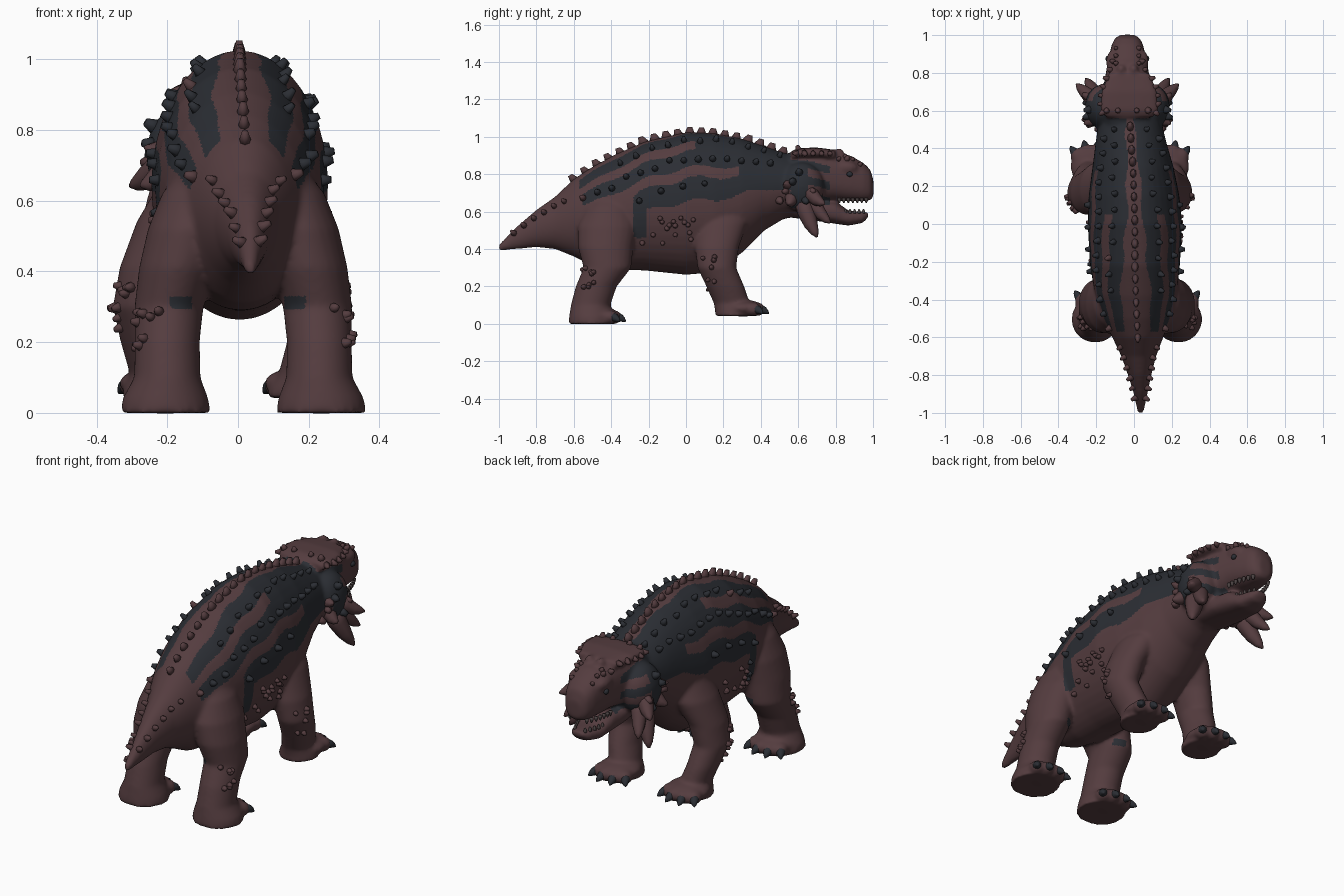
import bpy
import bmesh
import math
import random
from mathutils import Vector, Matrix
from mathutils.bvhtree import BVHTree

random.seed(4)
default_cube = bpy.data.objects.get("Cube")
if default_cube:
    bpy.data.objects.remove(default_cube, do_unlink=True)


def material(name, color):
    mat = bpy.data.materials.new(name)
    mat.use_nodes = True
    mat.diffuse_color = (*color, 1)
    mat.node_tree.nodes["Principled BSDF"].inputs["Base Color"].default_value = (*color, 1)
    return mat


BROWN, SLATE = 0, 1
hide_brown = material("hide_brown", (.09, .046, .05))
hide_slate = material("hide_slate", (.024, .027, .034))
tooth_grey = material("tooth_grey", (.07, .055, .055))


def finish(bm, name, mats):
    mesh = bpy.data.meshes.new(name)
    bmesh.ops.recalc_face_normals(bm, faces=bm.faces)
    bm.to_mesh(mesh)
    bm.free()
    mesh.shade_smooth()
    for mat in mats:
        mesh.materials.append(mat)
    obj = bpy.data.objects.new(name, mesh)
    bpy.context.collection.objects.link(obj)
    return obj


def loft(bm, rings, sides=24, power=2.0):
    """Skin rings of (centre, first half axis, second half axis)."""
    def bulge(v):
        return math.copysign(abs(v) ** (2 / power), v)
    loops = []
    for centre, a, b in rings:
        turns = [math.tau * i / sides for i in range(sides)]
        loops.append([bm.verts.new(centre + a * bulge(math.cos(t)) + b * bulge(math.sin(t)))
                      for t in turns])
    bm.faces.new(loops[0])
    bm.faces.new(loops[-1])
    for low, high in zip(loops, loops[1:]):
        for i in range(sides):
            j = (i + 1) % sides
            bm.faces.new((low[i], low[j], high[j], high[i]))


def ball(bm, centre, radii):
    bmesh.ops.create_uvsphere(bm, u_segments=20, v_segments=12, radius=1,
                              matrix=Matrix.Translation(centre) @ Matrix.Diagonal((*radii, 1)))


def horn(bm, base, tip, radius, sag=0.0):
    base, tip = Vector(base), Vector(tip)
    axis = (tip - base).normalized()
    a = axis.orthogonal().normalized()
    b = axis.cross(a)
    rings = []
    for t, width in ((0, 1), (.3, .95), (.6, .75), (.85, .45), (1, .12)):
        centre = base.lerp(tip, t) + Vector((0, 0, -sag * 4 * t * (1 - t)))
        rings.append((centre, a * radius * width, b * radius * width))
    loft(bm, rings, 10)


def lengthwise(rows):
    """Rows of y, x centre, half width, top, bottom."""
    return [(Vector((cx, y, (top + low) / 2)), Vector((w, 0, 0)), Vector((0, 0, (top - low) / 2)))
            for y, cx, w, top, low in rows]


# Body and tail
TRUNK = [(-1, .035, .016, .425, .39), (-.9, .035, .036, .525, .4), (-.8, .03, .062, .61, .41),
         (-.7, .025, .092, .68, .4), (-.6, .02, .135, .775, .36), (-.5, .015, .18, .84, .31),
         (-.38, .01, .215, .905, .29), (-.22, .005, .238, .975, .285), (0, .005, .25, 1.025, .262),
         (.15, 0, .24, 1.02, .275), (.3, -.005, .215, .99, .38), (.42, -.015, .19, .95, .5),
         (.52, -.02, .17, .915, .56), (.62, -.03, .15, .89, .58), (.72, -.035, .11, .86, .6)]
skin = bmesh.new()
loft(skin, lengthwise(TRUNK), 40)

# Head and open jaw
HX = -.035
SKULL = [(.5, .12, .9, .62), (.6, .145, .925, .64), (.7, .132, .925, .65), (.8, .114, .92, .66),
         (.88, .1, .9, .655), (.95, .083, .86, .655), (.985, .065, .825, .66), (1.002, .035, .77, .68)]
JAW = [(.55, .1, .66, .57), (.7, .107, .66, .55), (.8, .095, .655, .535),
       (.87, .08, .605, .525), (.945, .055, .6, .54), (.975, .03, .595, .57)]
for rows in (SKULL, JAW):
    loft(skin, lengthwise([(y, HX, w, top, low) for y, w, top, low in rows]), 28, 2.6)

# Legs with feet and toes: rows of outward x, y, z, half width, half length
HIND = [(.1, -.4, .72, .05, .07), (.13, -.41, .62, .1, .13), (.155, -.42, .52, .115, .16),
        (.185, -.43, .41, .11, .148), (.21, -.42, .3, .098, .128), (.215, -.48, .2, .092, .11),
        (.215, -.51, .1, .094, .106), (.22, -.505, .04, .122, .12), (.22, -.505, 0, .128, .125)]
FORE = [(.1, .2, .7, .07, .11), (.165, .19, .54, .1, .14), (.225, .165, .41, .088, .118),
        (.25, .165, .3, .082, .104), (.235, .21, .2, .075, .102), (.21, .245, .11, .074, .097),
        (.205, .26, .07, .095, .105), (.205, .26, .042, .1, .105)]
claws = bmesh.new()
for rows, cx in ((HIND, .015), (FORE, -.022)):
    for side in (-1, 1):
        loft(skin, [(Vector((cx + side * x, y, z)), Vector((w, 0, 0)), Vector((0, d, 0)))
                    for x, y, z, w, d in rows])
        out, y, ground = rows[-1][:3]
        foot = Vector((cx + side * out, y, ground))
        ball(skin, foot + Vector((0, .045, .042)), (.11, .115, .045))
        for i in range(4):
            turn = (i - 1.5) * .42
            ahead = Vector((math.sin(turn), math.cos(turn), 0))
            ball(skin, foot + ahead * .122 + Vector((0, 0, .036)), (.038, .046, .037))
            horn(claws, foot + ahead * .13 + Vector((0, 0, .034)),
                 foot + ahead * .187 + Vector((0, 0, .014)), .025, -.008)
finish(claws, "claws", [hide_slate])

# Cheek frills, brows and forehead bumps
for side in (-1, 1):
    ball(skin, (HX + side * .13, .62, .73), (.095, .12, .135))
    ball(skin, (HX + side * .08, .86, .835), (.033, .06, .035))
    ball(skin, (HX + side * .033, .82, .915), (.024, .026, .024))

# Head shield reaching back over the neck
loft(skin, lengthwise([(y, HX + .01, w, top, top - .055) for y, w, top in
                       ((.565, .125, .925), (.6, .155, .94), (.7, .148, .943), (.8, .11, .93))]), 24, 3)

skin_obj = finish(skin, "body", [hide_brown, hide_slate])
blend = skin_obj.modifiers.new("blend", "REMESH")
blend.mode = "VOXEL"
blend.voxel_size = .009
relax = skin_obj.modifiers.new("relax", "SMOOTH")
relax.iterations = 12
graph = bpy.context.evaluated_depsgraph_get()
blended = bpy.data.meshes.new_from_object(skin_obj.evaluated_get(graph))
skin_obj.modifiers.clear()
skin_obj.data = blended
blended.shade_smooth()
blended.materials.clear()
for mat in (hide_brown, hide_slate):
    blended.materials.append(mat)


def section(y):
    """Trunk centre, half width and half height at y."""
    y = max(-.999, min(.719, y))
    for p, q in zip(TRUNK, TRUNK[1:]):
        if p[0] <= y <= q[0]:
            t = (y - p[0]) / (q[0] - p[0])
            cx, w, top, low = (a + (b - a) * t for a, b in zip(p[1:], q[1:]))
            return Vector((cx, y, (top + low) / 2)), w, (top - low) / 2


def drift(y):
    return 30 * max(0, -y)


def hide_colour(p):
    """Slate stripes along the back, merging over the neck and cheeks."""
    x, y, z = p
    if y > .56:
        finger = math.sin(z * 75 + y * 20) > 0
        cheek_end = .77 if finger else .65
        return SLATE if y < cheek_end and .62 < z < .875 else BROWN
    centre, w, h = section(y)
    angle = math.degrees(math.atan2(abs(x - centre.x) / w, (z - centre.z) / h))
    angle += 2 * math.sin(y * 23) - drift(y)
    if angle < 10 - 6 * max(0, y):
        return BROWN
    if y > .33:
        return SLATE if angle < 88 + 40 * (y - .33) else BROWN
    stripes = ((-.57, 10, 30), (-.55, 43, 59), (-.27, 70, 88), (.05, 29, 45), (.28, 55, 72))
    for start, inner, outer in stripes:
        if y > start and inner - 1 < angle < outer:
            return SLATE
    if -.28 < y < -.21 and z > .46 and angle > 70:
        return SLATE
    if y < -.29 and .295 < z < .33 and .13 < abs(x) < .19:
        return SLATE
    return BROWN


for poly in blended.polygons:
    poly.material_index = hide_colour(poly.center)

# Blunt knobs seated on the hide
tree = BVHTree.FromPolygons([v.co for v in blended.vertices], [p.vertices for p in blended.polygons])
knobs = bmesh.new()


def knob(origin, direction, radius, height, index=None, stretch=(1, 1, 1)):
    spot, normal, _, _ = tree.ray_cast(Vector(origin), Vector(direction).normalized())
    if spot is None:
        return
    size = random.uniform(.85, 1.15)
    place = (Matrix.Translation(spot + normal * height * .2) @ Matrix.Diagonal((*stretch, 1))
             @ normal.to_track_quat("Z", "Y").to_matrix().to_4x4())
    made = bmesh.ops.create_cone(knobs, cap_ends=True, segments=8, radius1=radius * size,
                                 radius2=radius * .42, depth=height * size, matrix=place)
    for face in {f for v in made["verts"] for f in v.link_faces}:
        face.material_index = hide_colour(spot) if index is None else index


def knob_on_trunk(y, degrees, side, radius, height, index=None, stretch=(1, 1, 1)):
    centre, w, h = section(y)
    turn = math.radians(degrees)
    reach = Vector((side * w * math.sin(turn), 0, h * math.cos(turn)))
    knob(centre + reach * 2, -reach, radius, height, index, stretch)


# Keeled ridge along the spine
for i in range(19):
    knob_on_trunk(-.6 + i * .062, 0, 1, .025, .042, BROWN, (.85, 1.3, 1))

# Rows along back, flanks and tail: start, end, count, angle, radius
ROWS = ((-.35, .5, 11, 27, .02), (-.55, .45, 14, 50, .022), (-.25, .1, 4, 76, .022), (-.92, -.65, 6, 52, .019))
for side in (-1, 1):
    for start, end, count, degrees, radius in ROWS:
        for i in range(count):
            y = start + (end - start) * i / (count - 1)
            lean = drift(y) if y > -.6 else 0
            knob_on_trunk(y, degrees + lean + random.uniform(-3, 3), side, radius, .038)
    # Scattered patches on flank, elbow and knee: centre y, z, spread, count
    for cy, cz, dy, dz, count in ((-.1, .5, .14, .07, 16), (.11, .27, .045, .09, 11), (-.52, .25, .035, .06, 8)):
        for i in range(count):
            spot = (side, cy + random.uniform(-dy, dy), cz + random.uniform(-dz, dz))
            knob(spot, (-side, 0, 0), .017, .026)
    # Head shield rim, brow and cheek
    for i in range(7):
        y = .59 + i * .045
        knob((HX + side, y, .91 - .03 * (y > .8)), (-side, 0, 0), .018, .03, BROWN)
    for i in range(2):
        knob((HX + side * (.05 + .06 * i), .6, 2), (0, 0, -1), .02, .026, BROWN)
    for i in range(3):
        knob((HX + side * .06, .85 + i * .04, 2), (0, 0, -1), .016, .02, BROWN)
    for i in range(6):
        knob((side, .5 + .035 * i, .66 + .05 * (i % 4)), (-side, 0, 0), .026, .04)
finish(knobs, "hide_knobs", [hide_brown, hide_slate])

# Cheek horns: base and tip as outward x, y, z, then radius
horns = bmesh.new()
HORNS = (((.15, .62, .67), (.235, .7, .465), .05), ((.15, .66, .68), (.22, .77, .54), .042),
         ((.17, .65, .72), (.27, .74, .64), .042), ((.16, .57, .7), (.24, .55, .64), .038),
         ((.15, .56, .76), (.23, .53, .75), .034))
for side in (-1, 1):
    for base, tip, radius in HORNS:
        ends = [(HX + side * p[0], p[1], p[2]) for p in (base, tip)]
        horn(horns, *ends, radius, .015)
finish(horns, "cheek_horns", [hide_brown])

# Short teeth along both jaws and small dark eyes
teeth = bmesh.new()
eyes = bmesh.new()
for side in (-1, 1):
    for i in range(7):
        y = .82 + i * .024
        x = HX + side * (.09 - .04 * (i / 6) ** 2)
        horn(teeth, (x, y, .672), (x, y, .645), .01)
        horn(teeth, (x - side * .02, y - .015, .59), (x - side * .02, y - .015, .615), .009)
    ball(eyes, (HX + side * .104, .875, .8), (.012, .016, .014))
finish(teeth, "teeth", [tooth_grey])
finish(eyes, "eyes", [hide_slate])
